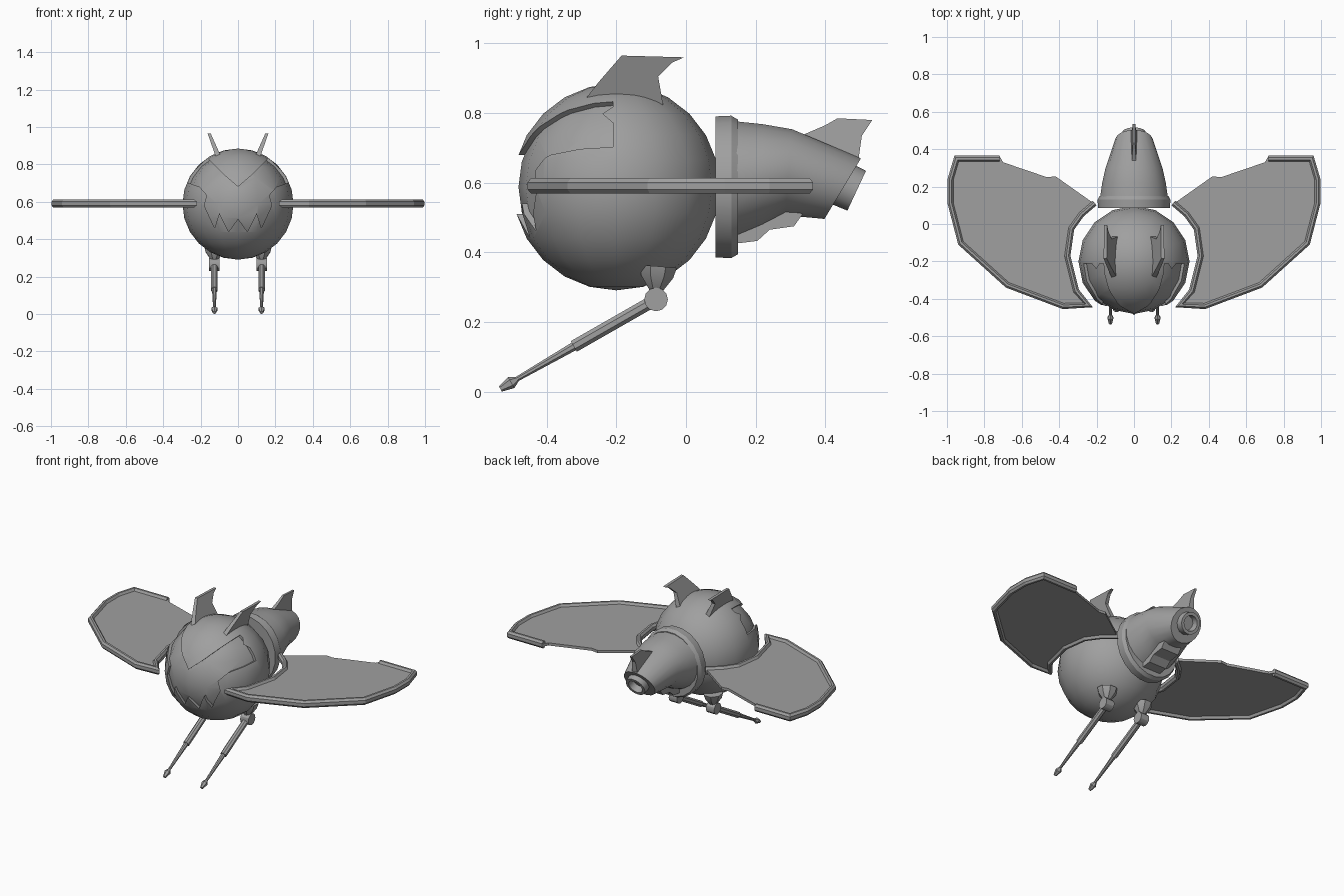
import bpy, bmesh, math
from mathutils import Vector

if "Cube" in bpy.data.objects:
    bpy.data.objects.remove(bpy.data.objects["Cube"])

grey = bpy.data.materials.new("plain_grey")
grey.diffuse_color = (0.35, 0.35, 0.35, 1)
grey.use_nodes = True
grey.node_tree.nodes["Principled BSDF"].inputs["Base Color"].default_value = grey.diffuse_color


def make(name, verts, faces, mirror=False, smooth=True):
    me = bpy.data.meshes.new(name)
    me.from_pydata(verts, [], faces)
    bm = bmesh.new()
    bm.from_mesh(me)
    bmesh.ops.recalc_face_normals(bm, faces=bm.faces)
    bm.to_mesh(me)
    bm.free()
    me.materials.append(grey)
    ob = bpy.data.objects.new(name, me)
    bpy.context.collection.objects.link(ob)
    if smooth:
        shade(ob)
    if mirror:
        ob.modifiers.new("Mirror", 'MIRROR')
    return ob


def select(ob):
    bpy.ops.object.select_all(action='DESELECT')
    ob.select_set(True)
    bpy.context.view_layer.objects.active = ob


def shade(ob):
    select(ob)
    bpy.ops.object.shade_smooth_by_angle(angle=math.radians(30))


def bridge(name, rings, closed=False, **kw):
    """Skin equal-length rings of points; cap both ends unless closed."""
    n, m = len(rings[0]), len(rings)
    verts = [p for r in rings for p in r]
    faces = [(i * n + j, i * n + (j + 1) % n,
              (i + 1) % m * n + (j + 1) % n, (i + 1) % m * n + j)
             for i in range(m if closed else m - 1) for j in range(n)]
    if not closed:
        faces += [tuple(range(n)), tuple(range((m - 1) * n, m * n))]
    return make(name, verts, faces, **kw)


def loft(name, rings, sides, x=0, **kw):
    """Rings are (y, z, x radius, y of half height, z of half height)."""
    angles = [math.tau * (k + 0.5) / sides for k in range(sides)]
    return bridge(name, [[(x + rx * math.cos(a), cy + hy * math.sin(a), cz + hz * math.sin(a))
                          for a in angles] for cy, cz, rx, hy, hz in rings], **kw)


def rod(name, start, end, stations, sides, x=0, **kw):
    """Turned rod in the yz plane; stations are (fraction along, radius)."""
    a, b = Vector(start), Vector(end)
    d = (b - a).normalized()
    return loft(name, [(*(a + (b - a) * t), r, -d.y * r, d.x * r) for t, r in stations],
                sides, x, **kw)


def fin(name, outline, x_of, half_of, **kw):
    """Thin plate from a yz outline, with sideways lean and taper by height."""
    return bridge(name, [[(x_of(z) + s * half_of(z), y, z) for y, z in outline]
                         for s in (-1, 1)], smooth=False, **kw)


def ball(name, radius):
    bpy.ops.mesh.primitive_uv_sphere_add(segments=16, ring_count=12, radius=radius,
                                         location=(0, -0.2, 0.588))
    ob = bpy.context.object
    ob.name = name
    ob.data.materials.append(grey)
    return ob


def subtract(ob, cutter):
    select(ob)
    mod = ob.modifiers.new("Cut", 'BOOLEAN')
    mod.operation, mod.solver, mod.object = 'DIFFERENCE', 'EXACT', cutter
    bpy.ops.object.modifier_apply(modifier=mod.name)
    bpy.data.objects.remove(cutter)


# Round body with a recessed face: frowning brow above, toothed jaw below
half_face = [(0.07, 0.74), (0.165, 0.835), (0.29, 0.71), (0.205, 0.68), (0.165, 0.635),
             (0.18, 0.58), (0.125, 0.46), (0.10, 0.54), (0.05, 0.44)]
face = [(0, 0.68)] + half_face + [(0, 0.51)] + [(-x, z) for x, z in reversed(half_face)]
body = ball("body", 0.297)
face_cutter = bridge("face_cutter", [[(x, y, z) for x, z in face] for y in (-0.6, -0.21)],
                     smooth=False)
subtract(face_cutter, ball("face_core", 0.281))
subtract(body, face_cutter)
shade(body)

# Swept ear fins
fin("ear", [(-0.285, 0.845), (-0.25, 0.89), (-0.185, 0.965), (-0.005, 0.96),
            (-0.04, 0.945), (-0.08, 0.905), (-0.065, 0.82)],
    lambda z: 0.108 + (z - 0.85) * 0.4, lambda z: 0.014 - (z - 0.85) * 0.05, mirror=True)

# Tail: collar, tapering hull, slanted nozzle, belly block and fin
loft("tail_collar", [(0.085, 0.588, 0.195, 0, 0.205), (0.13, 0.588, 0.197, 0, 0.207),
                     (0.15, 0.588, 0.186, 0, 0.195)], 20)
loft("tail_hull", [(0.145, 0.608, 0.183, 0, 0.17), (0.22, 0.62, 0.172, 0, 0.15),
                   (0.295, 0.63, 0.155, 0.01, 0.125), (0.45, 0.583, 0.1, 0.053, 0.088)], 20)
rod("tail_nozzle", (0.43, 0.605), (0.49, 0.577),
    [(0, 0.066), (1, 0.063), (1, 0.045), (0.35, 0.04)], 14)
fin("tail_belly_block", [(0.14, 0.425), (0.205, 0.433), (0.24, 0.465), (0.31, 0.475),
                         (0.335, 0.51), (0.2, 0.56), (0.14, 0.56)],
    lambda z: 0, lambda z: 0.06)
fin("tail_fin", [(0.33, 0.735), (0.40, 0.765), (0.435, 0.785), (0.535, 0.78),
                 (0.505, 0.735), (0.495, 0.665)],
    lambda z: 0, lambda z: 0.018 - (z - 0.665) * 0.1)

# Wings: thin panel, with a thick bevelled rim everywhere except the trailing edge
rim_path = [(0.72, 0.365), (0.96, 0.365), (0.997, 0.24), (0.997, 0.11), (0.94, -0.11),
            (0.685, -0.34), (0.38, -0.455), (0.22, -0.445), (0.295, -0.35), (0.34, -0.17),
            (0.32, -0.03), (0.27, 0.04), (0.20, 0.10)]
trailing = [(0.42, 0.255), (0.465, 0.25), (0.70, 0.33)]
WING_Z = 0.591
bridge("wing_panel", [[(x, y, WING_Z + dz) for x, y in rim_path + trailing]
                      for dz in (-0.008, 0.008)], mirror=True, smooth=False)

section = [(0, -0.010), (0.010, -0.022), (0.022, -0.022), (0.032, -0.006),
           (0.032, 0.006), (0.022, 0.022), (0.010, 0.022), (0, 0.010)]
path = [Vector(p) for p in rim_path]
rings = []
for i, p in enumerate(path):
    a = (p - path[max(i - 1, 0)]).normalized()
    b = (path[min(i + 1, len(path) - 1)] - p).normalized()
    na, nb = Vector((a.y, -a.x)), Vector((b.y, -b.x))
    if i == 0:
        na = nb
    if i == len(path) - 1:
        nb = na
    n = (na + nb).normalized()
    n *= min(1 / max(n.dot(nb), 0.1), 1.8)
    rings.append([(p.x + n.x * u, p.y + n.y * u, WING_Z + w) for u, w in section])
bridge("wing_rim", rings, mirror=True, smooth=False)

# Legs: hip socket, knuckle, upper and lower rods, pointed foot
LEG_X = 0.126
rod("hip_socket", (-0.08, 0.36), (-0.087, 0.275), [(0, 0.058), (0.35, 0.05), (0.8, 0.022),
                                                  (1, 0.022)], 8, LEG_X, mirror=True)
bridge("hip_knuckle", [[(LEG_X + s * 0.028, -0.086 + 0.034 * math.cos(math.tau * k / 12),
                         0.265 + 0.034 * math.sin(math.tau * k / 12)) for k in range(12)]
                       for s in (-1, 1)], mirror=True)
rod("upper_leg", (-0.086, 0.265), (-0.322, 0.13), [(0, 0.019), (1, 0.019)], 8, LEG_X, mirror=True)
rod("lower_leg", (-0.31, 0.137), (-0.505, 0.025), [(0, 0.014), (1, 0.007)], 8, LEG_X, mirror=True)
rod("foot", (-0.485, 0.036), (-0.533, 0.008), [(0, 0.008), (0.35, 0.018), (1, 0.009)],
    6, LEG_X, mirror=True)
